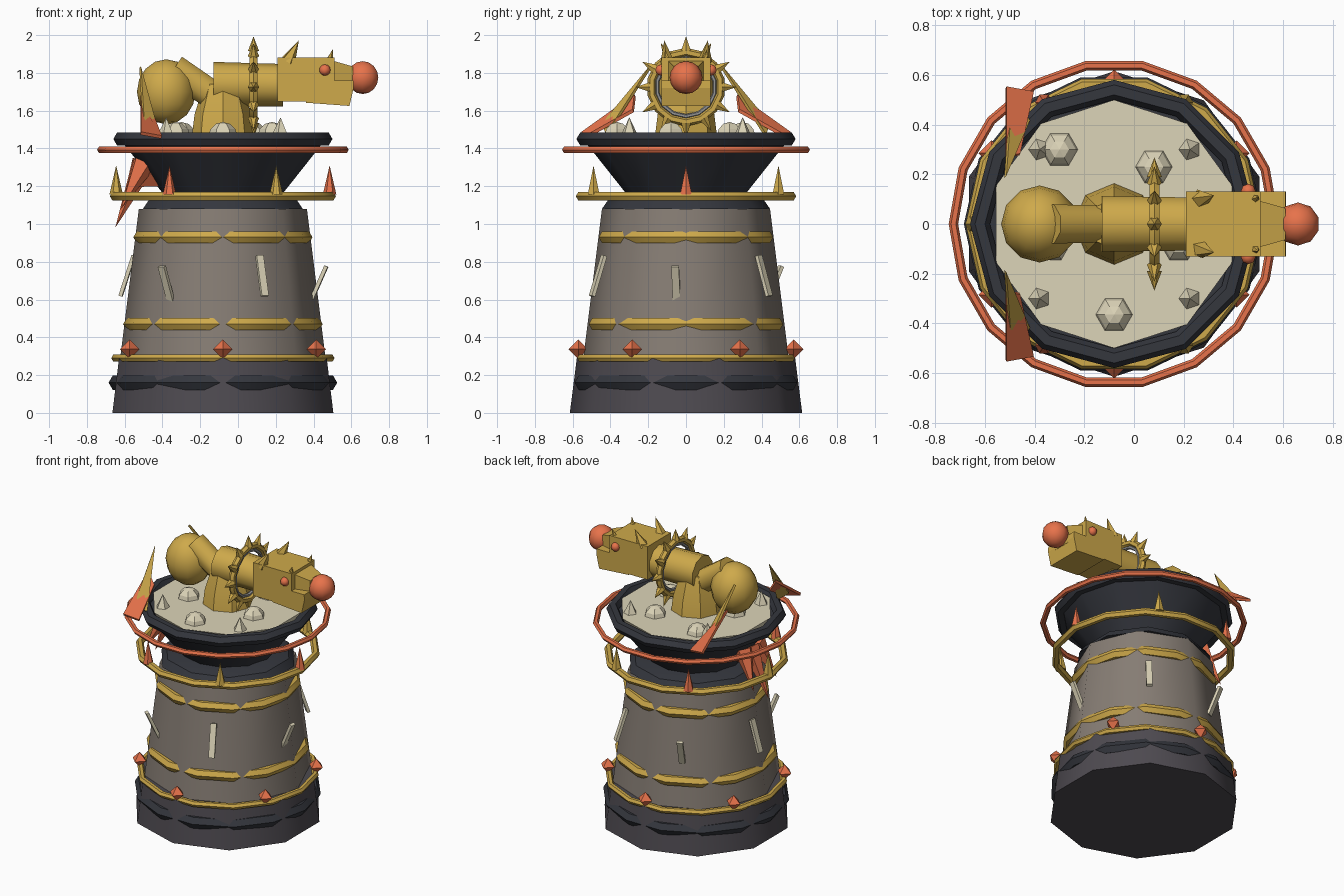
import bpy, bmesh
from math import sin, cos, pi, radians
from mathutils import Vector, Matrix

if "Cube" in bpy.data.objects:
    bpy.data.objects.remove(bpy.data.objects["Cube"])

CX = -0.08  # tower axis


def mat(name, r, g, b):
    m = bpy.data.materials.new(name)
    m.diffuse_color = (r, g, b, 1)
    m.use_nodes = True
    m.node_tree.nodes["Principled BSDF"].inputs["Base Color"].default_value = m.diffuse_color
    return m


GOLD = mat("gold", 0.62, 0.40, 0.07)
RED = mat("coral", 0.80, 0.17, 0.07)
DARK = mat("charcoal", 0.035, 0.038, 0.048)
BASE = mat("dark_stone", 0.075, 0.068, 0.08)
STONE = mat("stone", 0.24, 0.205, 0.175)
CREAM = mat("cream", 0.72, 0.66, 0.48)
GREY = mat("grey", 0.3, 0.3, 0.3)


def finish(name, bm, material, M=None, smooth=0):
    bmesh.ops.recalc_face_normals(bm, faces=bm.faces[:])
    me = bpy.data.meshes.new(name)
    bm.to_mesh(me)
    bm.free()
    if M is not None:
        me.transform(M)
    me.materials.append(material)
    ob = bpy.data.objects.new(name, me)
    bpy.context.collection.objects.link(ob)
    if smooth:
        bpy.ops.object.select_all(action='DESELECT')
        ob.select_set(True)
        bpy.context.view_layer.objects.active = ob
        bpy.ops.object.shade_smooth_by_angle(angle=radians(smooth))
    return ob


def lathe(name, profile, n, material, M=None, phase=0, smooth=0):
    """Closed solid of revolution about z; radius 0 makes an apex."""
    bm = bmesh.new()
    rings = []
    for r, z in profile:
        if r < 1e-5:
            rings.append([bm.verts.new((0, 0, z))] * n)
        else:
            rings.append([bm.verts.new((r * cos(phase + 2 * pi * i / n), r * sin(phase + 2 * pi * i / n), z))
                          for i in range(n)])
    for a, b in zip(rings, rings[1:]):
        for i in range(n):
            j = (i + 1) % n
            bm.faces.new(list(dict.fromkeys((a[i], a[j], b[j], b[i]))))
    for ring in (rings[0], rings[-1]):
        if ring[0] is not ring[1]:
            bm.faces.new(ring)
    return finish(name, bm, material, M, smooth)


def cone(name, a, b, r1, r2, n, material, phase=0, smooth=0):
    a, b = Vector(a), Vector(b)
    d = b - a
    M = Matrix.Translation(a) @ d.to_track_quat('Z', 'Y').to_matrix().to_4x4()
    return lathe(name, [(r1, 0), (r2, d.length)], n, material, M, phase, smooth)


def ring(name, R, r, n, material, M, m=6):
    bm = bmesh.new()
    v = [[bm.verts.new(((R + r * cos(2 * pi * j / m)) * cos(2 * pi * i / n),
                        (R + r * cos(2 * pi * j / m)) * sin(2 * pi * i / n),
                        r * sin(2 * pi * j / m))) for j in range(m)] for i in range(n)]
    for i in range(n):
        for j in range(m):
            k, l = (i + 1) % n, (j + 1) % m
            bm.faces.new((v[i][j], v[k][j], v[k][l], v[i][l]))
    return finish(name, bm, material, M, 35)


def box(name, size, M, material):
    bm = bmesh.new()
    bmesh.ops.create_cube(bm, size=1)
    return finish(name, bm, material, M @ Matrix.Diagonal((*size, 1)))


def ball(name, loc, radii, material, u=12, v=8, smooth=50):
    bm = bmesh.new()
    bmesh.ops.create_uvsphere(bm, u_segments=u, v_segments=v, radius=1)
    return finish(name, bm, material, Matrix.Translation(loc) @ Matrix.Diagonal((*radii, 1)), smooth)


def blade(name, pts, thick, material):
    bm = bmesh.new()
    p = [Vector(q) for q in pts]
    n = (p[1] - p[0]).cross(p[2] - p[0]).normalized() * thick / 2
    top, bot = [bm.verts.new(q + n) for q in p], [bm.verts.new(q - n) for q in p]
    bm.faces.new(top)
    bm.faces.new(bot[::-1])
    for i in range(len(p)):
        j = (i + 1) % len(p)
        bm.faces.new((top[i], bot[i], bot[j], top[j]))
    return finish(name, bm, material)


def at(z):
    return Matrix.Translation((CX, 0, z))


def polar(r, deg, z):
    return Vector((CX + r * cos(radians(deg)), r * sin(radians(deg)), z))


# Tower body
lathe("base", [(0.615, 0), (0.578, 0.29)], 10, BASE, at(0), pi / 2, 40)
lathe("body", [(0.545, 0.28), (0.445, 1.08)], 8, STONE, at(0), 0, 50)
lathe("neck", [(0.445, 1.08), (0.41, 1.13), (0.3, 1.16)], 10, DARK, at(0), pi / 2, 40)
lathe("bowl", [(0.30, 1.14), (0.53, 1.43)], 12, DARK, at(0), 0, 35)
lathe("platform", [(0.47, 1.42), (0.50, 1.475)], 10, CREAM, at(0), pi / 2)

# Rings round the tower
for name, z, R, r, n, m in (("base_band", 0.16, 0.56, 0.045, 14, DARK),
                            ("base_ring", 0.29, 0.57, 0.021, 14, GOLD),
                            ("lower_band", 0.47, 0.492, 0.036, 14, GOLD),
                            ("upper_band", 0.93, 0.438, 0.036, 14, GOLD),
                            ("spike_ring", 1.147, 0.573, 0.025, 14, GOLD),
                            ("halo_ring", 1.393, 0.647, 0.019, 18, RED),
                            ("rim", 1.45, 0.54, 0.04, 12, DARK)):
    ring(name, R, r, n, m, at(z))

# Gems, ring spikes and body slats, six of each
for k in range(6):
    a = 60 * k
    lathe("gem", [(0, -0.052), (0.052, 0), (0, 0.052)], 4, RED, Matrix.Translation(polar(0.57, a + 30, 0.337)))
    cone("ring_spike", polar(0.565, a, 1.155), polar(0.565, a, 1.31), 0.036, 0, 6, GOLD if k % 2 else RED)
    out = k % 2 == 0
    M = (Matrix.Translation(polar(0.51, a - 6, 0.685 if out else 0.725)) @ Matrix.Rotation(radians(a - 6), 4, 'Z')
         @ Matrix.Rotation(radians(24 if out else -18), 4, 'Y'))
    box("body_slat", (0.02, 0.04, 0.20 if out else 0.225), M, CREAM)

# Studs on the platform
for x, y in ((-0.30, 0.30), (0.08, 0.23), (-0.08, -0.365), (-0.33, -0.08), (0.18, -0.08)):
    lathe("dome_stud", [(0.075, 0), (0.066, 0.03), (0.038, 0.058), (0, 0.068)], 6, CREAM,
          Matrix.Translation((x, y, 1.472)))
for x in (-0.38, 0.225):
    for y in (-0.3, 0.3):
        cone("spike_stud", (x, y, 1.47), (x, y, 1.565), 0.047, 0, 5, CREAM)

# Gun body: pedestal, rear ball, link, barrel
lathe("pedestal", [(0.165, 1.46), (0.15, 1.58), (0.10, 1.74)], 8, GOLD, at(0), 0, 40)
ball("rear_ball", (-0.38, 0, 1.70), (0.155, 0.155, 0.172), GOLD)
cone("link", (-0.34, 0, 1.82), (-0.10, 0, 1.66), 0.085, 0.08, 8, GOLD, pi / 8, 50)
cone("barrel", (-0.13, 0, 1.74), (0.24, 0, 1.735), 0.118, 0.112, 10, GOLD, pi / 10, 40)

# Spiked collar round the barrel
C = Vector((0.082, 0, 1.725))
turn = Matrix.Translation(C) @ Matrix.Rotation(pi / 2, 4, 'Y')
ring("collar", 0.185, 0.023, 14, GOLD, turn)
ring("collar_liner", 0.155, 0.012, 14, GREY, turn)
for k in range(12):
    d = Vector((0, cos(k * pi / 6), sin(k * pi / 6)))
    cone("collar_spike", C + d * 0.19, C + d * 0.268, 0.03, 0, 6, GOLD)

# Head, jaw, muzzle and nose
box("head", (0.30, 0.26, 0.235), Matrix.Translation((0.36, 0, 1.765)), GOLD)
blade("jaw", [(0.36, 0, 1.76), (0.36, 0, 1.642), (0.59, 0, 1.625), (0.612, 0, 1.72), (0.61, 0, 1.76)], 0.26, GOLD)
cone("muzzle", (0.46, 0, 1.77), (0.61, 0, 1.77), 0.15, 0.09, 4, GOLD, pi / 4)
ball("nose", (0.66, 0, 1.775), (0.087,) * 3, RED, 10, 8)

# Mirrored details
for s in (-1, 1):
    ball("eye", (0.46, s * 0.132, 1.815), (0.03,) * 3, RED, 8, 6)
    cone("horn", (0.265, s * 0.10, 1.86), (0.322, s * 0.115, 1.972), 0.04, 0, 5, GOLD)
    cone("brow_spike", (0.485, s * 0.10, 1.86), (0.502, s * 0.11, 1.925), 0.022, 0, 5, GOLD)
    blade("red_wing", [(-0.515, s * 0.55, 1.48), (-0.405, s * 0.53, 1.46), (-0.46, s * 0.28, 1.60),
                       (-0.515, s * 0.27, 1.68)], 0.018, RED)
    blade("gold_wing", [(-0.50, s * 0.44, 1.53), (-0.42, s * 0.42, 1.47), (-0.518, s * 0.19, 1.83)], 0.016, GOLD)

# Tail
cone("tail_root", (-0.40, 0, 1.25), (-0.52, 0, 1.28), 0.06, 0.10, 6, RED)
for y, tip in ((0, (-0.65, 0, 0.98)), (-0.07, (-0.62, -0.13, 1.08)), (0.07, (-0.62, 0.13, 1.08))):
    cone("tail_blade", (-0.50, y, 1.32), tip, 0.065, 0, 5, RED)
